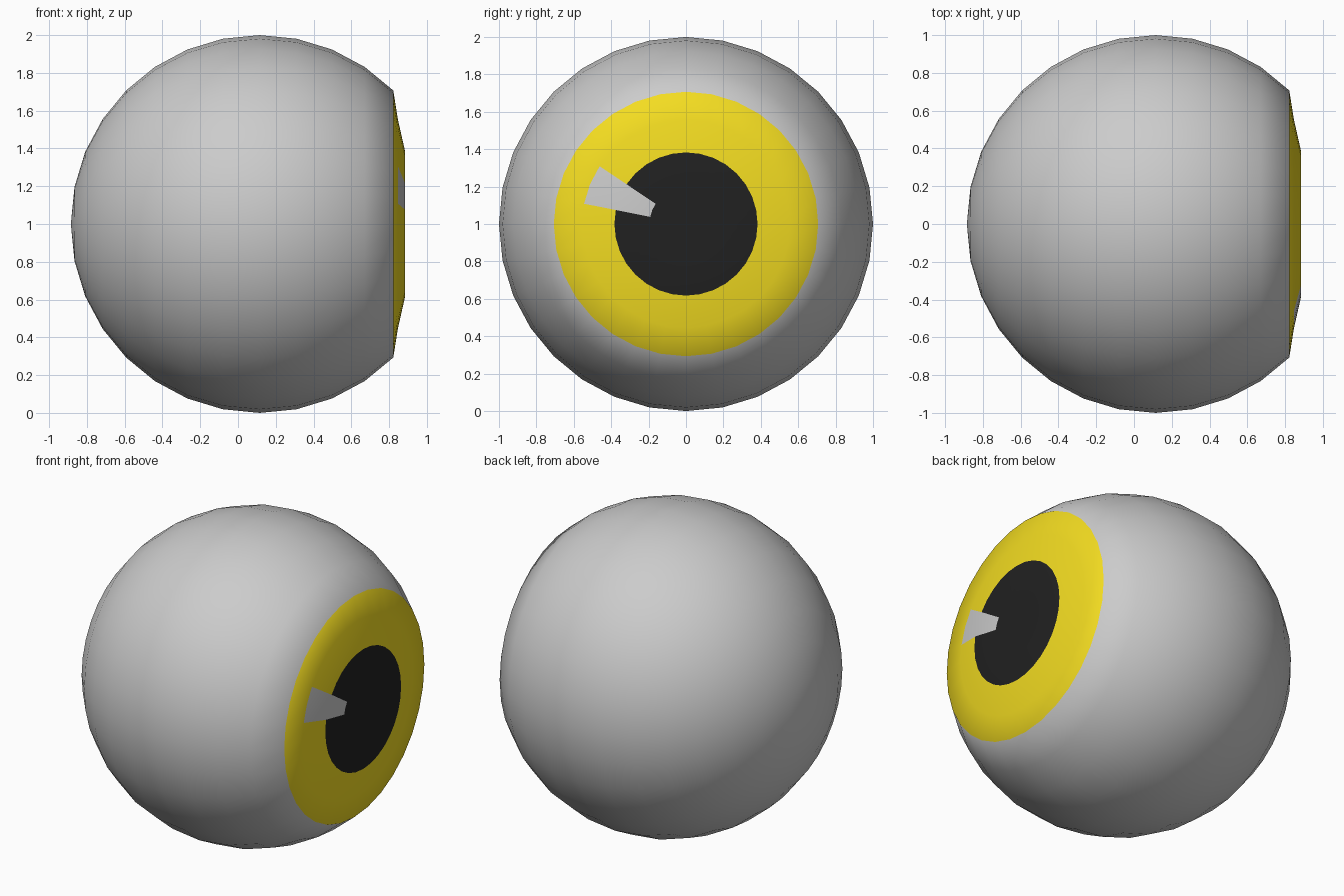
import bpy, bmesh
from math import atan2, degrees, hypot
from mathutils import Matrix

if "Cube" in bpy.data.objects:
    bpy.data.objects.remove(bpy.data.objects["Cube"])

CENTRE_X = 0.115


def material(name, colour):
    mat = bpy.data.materials.new(name)
    mat.diffuse_color = (*colour, 1)
    mat.use_nodes = True
    mat.node_tree.nodes["Principled BSDF"].inputs["Base Color"].default_value = mat.diffuse_color
    return mat


# Ball with its poles along x
bm = bmesh.new()
bmesh.ops.create_uvsphere(bm, u_segments=32, v_segments=16, radius=1,
                          matrix=Matrix.Rotation(1.5707963, 4, 'Y'))

# Flatten the front cap: sloping iris, flat pupil
for v in bm.verts:
    r = hypot(v.co.y, v.co.z)
    if v.co.x > 0.75:
        v.co.x = 0.77 if r < 0.45 else 0.731

# Colour the rings of the cap, then the light reflection wedge
for f in bm.faces:
    f.smooth = True
    c = f.calc_center_median()
    r = hypot(c.y, c.z)
    angle = degrees(atan2(c.z, c.y))
    if c.x > 0.70 and r < 0.69:
        if 0.22 < r < 0.54 and 146.25 < angle < 168.75:
            f.material_index = 0
        else:
            f.material_index = 2 if r < 0.37 else 1

bmesh.ops.translate(bm, verts=bm.verts, vec=(CENTRE_X, 0, 1))
mesh = bpy.data.meshes.new("eyeball")
bm.to_mesh(mesh)
bm.free()
for mat in (material("eye_white", (0.8, 0.8, 0.8)),
            material("iris_yellow", (0.9, 0.72, 0.015)),
            material("pupil_black", (0.015, 0.015, 0.015))):
    mesh.materials.append(mat)

eyeball = bpy.data.objects.new("eyeball", mesh)
bpy.context.collection.objects.link(eyeball)
